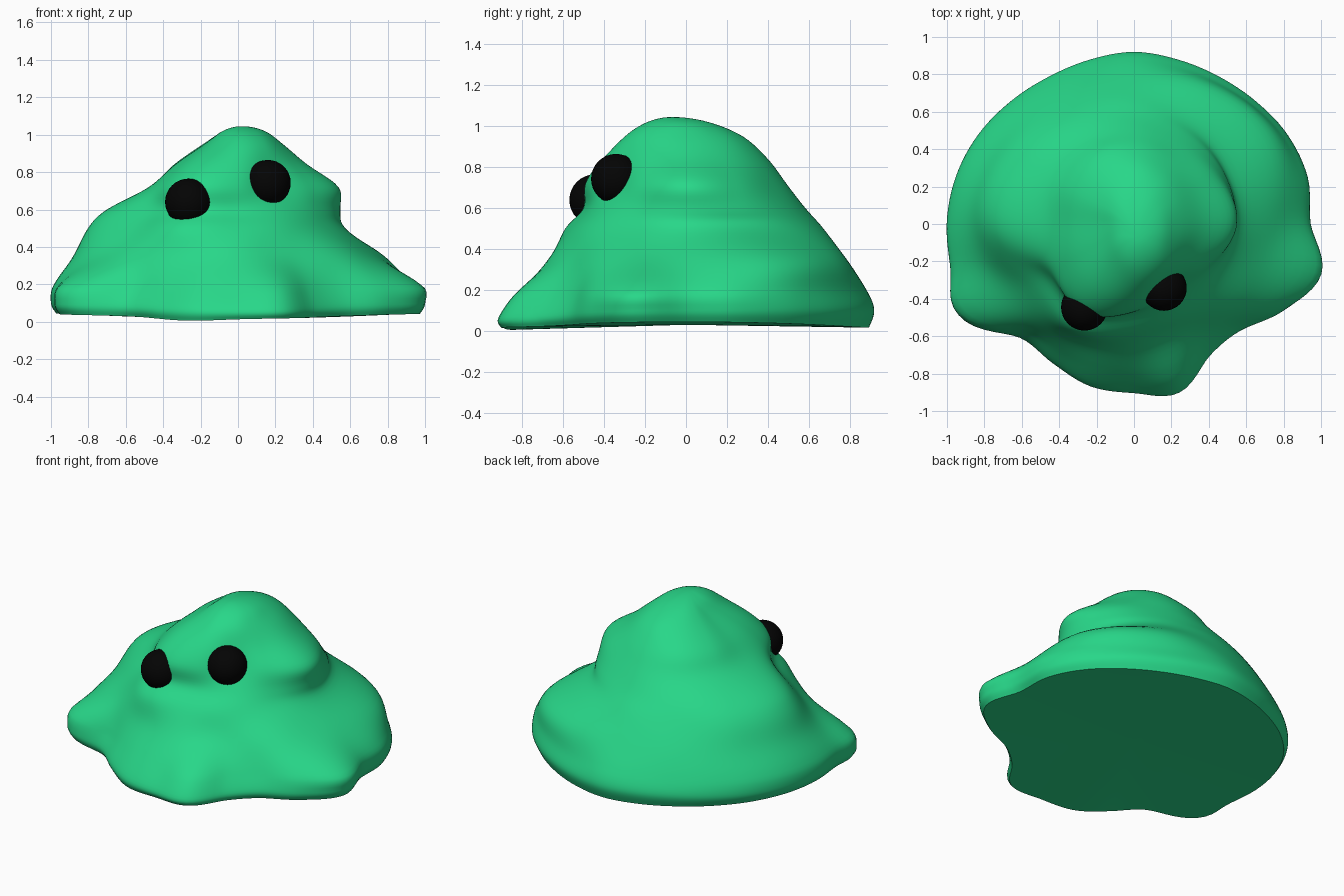
import bpy, bmesh, math
from mathutils import Vector

if "Cube" in bpy.data.objects:
    bpy.data.objects.remove(bpy.data.objects["Cube"])

SEG = 144   # columns around the body
SUB = 6     # rows between two profile levels


def material(name, rgb):
    m = bpy.data.materials.new(name)
    m.diffuse_color = (*rgb, 1)
    m.use_nodes = True
    m.node_tree.nodes["Principled BSDF"].inputs["Base Color"].default_value = m.diffuse_color
    return m


green = material("slime green", (0.021, 0.68, 0.25))
black = material("eye black", (0.0012, 0.0012, 0.0012))


def spline(p0, p1, p2, p3, t):
    return 0.5 * (2 * p1 + (p2 - p0) * t + (2 * p0 - 5 * p1 + 4 * p2 - p3) * t * t
                  + (3 * p1 - p0 - 3 * p2 + p3) * t ** 3)


def around(radii, a):
    """Smooth closed curve through evenly spaced radii."""
    n = len(radii)
    u = a / math.tau * n
    i = int(u)
    return spline(*(radii[(i + k) % n] for k in (-1, 0, 1, 2)), u - i)


def lobe(a, centre, width):
    return math.exp(-((math.degrees(a) - centre) / width) ** 2)


# Lobed skirt outline, every 15 degrees from +x
skirt = [.94, .96, .95, .925, .91, .91, .92, .91, .91, .93, .96, .985,
         1.0, 1.005, 1.03, .86, .86, .895, .90, .93, .81, .805, .925, 1.03]

# Upper body: height and radii every 30 degrees from +x
upper = [
    (.35, [.76, .86, .83, .785, .80, .85, .88, .77, .70, .67, .63, .72]),
    (.50, [.57, .59, .63, .67, .70, .77, .80, .63, .65, .57, .54, .54]),
    (.60, [.545, .55, .555, .58, .62, .67, .70, .54, .55, .48, .46, .48]),
    (.72, [.54, .50, .47, .49, .50, .49, .475, .49, .54, .465, .385, .44]),
    (.84, [.37, .37, .38, .40, .41, .38, .34, .37, .43, .40, .34, .34]),
    (.95, [.24, .25, .27, .28, .25, .21, .18, .20, .26, .30, .28, .25]),
    (1.02, [.14, .13, .125, .11, .10, .085, .08, .095, .14, .19, .185, .16]),
]


def column(a):
    """Profile points (radius, height) at angle a, bottom to top."""
    r = around(skirt, a) + .03 * lobe(a, 203, 7)
    front = max(0, -math.sin(a)) ** 2
    low = .03 + .014 * math.cos(2 * a) - .013 * lobe(a, 252, 15)
    pts = [(r * (.972 + .015 * front), low), (r, .10 - .035 * front),
           (r * (.96 + .025 * math.cos(a) ** 2 - .07 * front), .20)]
    return pts + [(around(radii, a), z) for z, radii in upper]


# Slime body: splined columns joined around, closed at the crown and underneath
bm = bmesh.new()
apex = Vector((.02, -.07, 1.046))
cols = []
for s in range(SEG):
    a = math.tau * s / SEG
    pts = [Vector((math.cos(a) * r, math.sin(a) * r, z)) for r, z in column(a)]
    over = Vector((2 * apex.x - pts[-1].x, 2 * apex.y - pts[-1].y, pts[-1].z))
    pts = [pts[0]] + pts + [apex, over]
    cols.append([bm.verts.new(spline(*pts[i - 1:i + 3], k / SUB))
                 for i in range(1, len(pts) - 2) for k in range(SUB)])
top = bm.verts.new(apex)
bottom = bm.verts.new((0, 0, .03))
for s in range(SEG):
    c, d = cols[s], cols[(s + 1) % SEG]
    for j in range(len(c) - 1):
        bm.faces.new((c[j], d[j], d[j + 1], c[j + 1]))
    bm.faces.new((c[-1], d[-1], top))
    bm.faces.new((d[0], c[0], bottom))

# Relax the upper body a little, leaving the skirt edge alone
soft = [v for c in cols for v in c[2 * SUB:]] + [top]
for _ in range(3):
    bmesh.ops.smooth_vert(bm, verts=soft, factor=0.5,
                          use_axis_x=True, use_axis_y=True, use_axis_z=True)

mesh = bpy.data.meshes.new("slime_body")
bm.to_mesh(mesh)
bm.free()
body = bpy.data.objects.new("slime_body", mesh)
bpy.context.collection.objects.link(body)
mesh.materials.append(green)
bpy.context.view_layer.objects.active = body
body.select_set(True)
bpy.ops.object.shade_smooth_by_angle(angle=math.radians(50))

# Eyes: balls half sunk into the body
for name, pos, r in (("left_eye", (-.265, -.445, .64), .125),
                     ("right_eye", (.16, -.342, .743), .122)):
    bpy.ops.mesh.primitive_uv_sphere_add(segments=32, ring_count=16, radius=r, location=pos)
    eye = bpy.context.object
    eye.name = name
    eye.data.materials.append(black)
    bpy.ops.object.shade_smooth()
